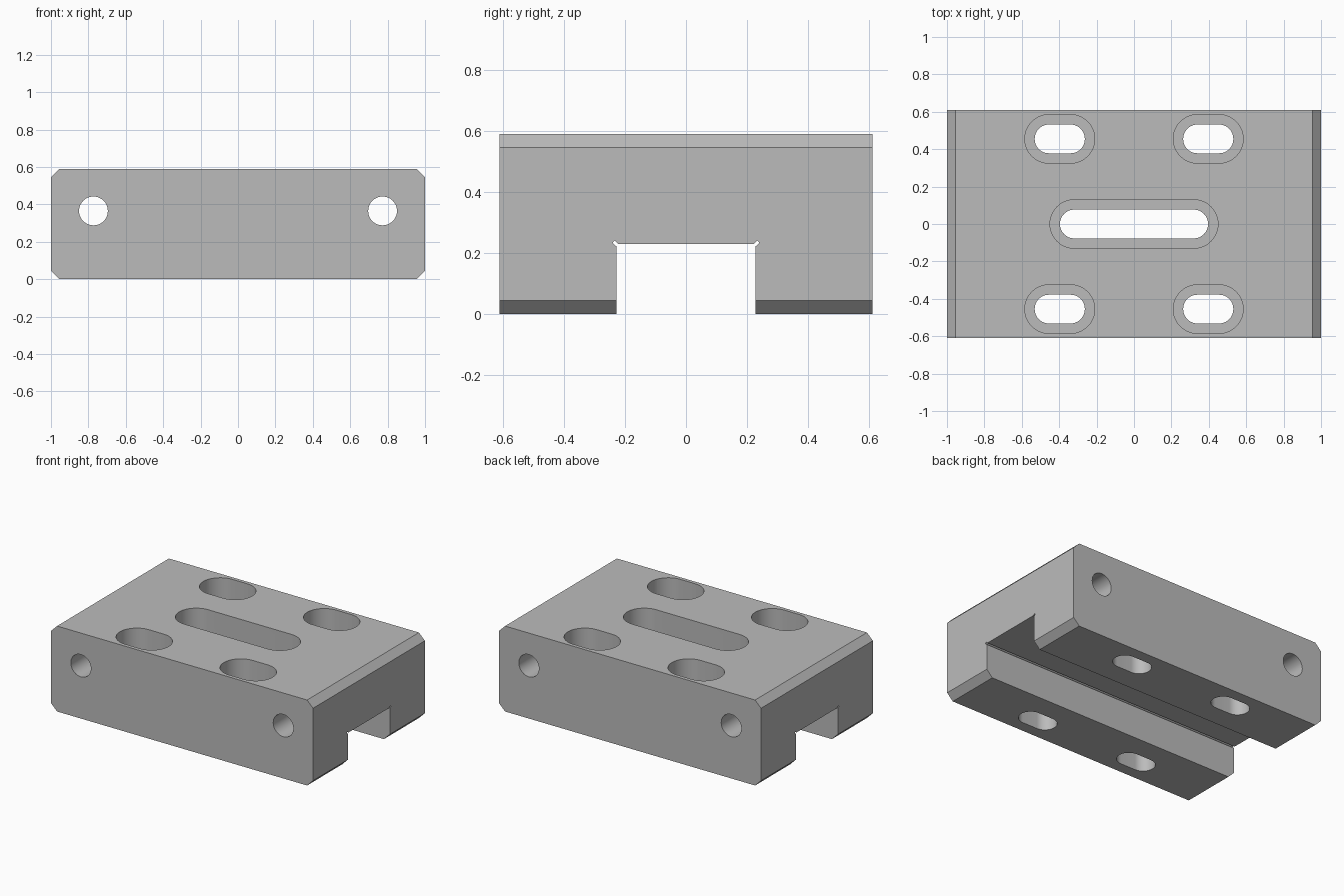
import bpy, bmesh, math
from mathutils import Vector

if "Cube" in bpy.data.objects:
    bpy.data.objects.remove(bpy.data.objects["Cube"])

HX, HY, H = 1.0, 0.61, 0.59      # half length, half width, height
CH = 0.045                       # end chamfer
CY, CZ = 0.228, 0.23             # channel half width and roof height
R_IN, R_OUT, DEPTH = 0.077, 0.13, 0.18   # slot radius, counterbore radius and depth

steel = bpy.data.materials.new("grey_metal")
steel.diffuse_color = (0.5, 0.5, 0.5, 1)
steel.use_nodes = True
steel.node_tree.nodes["Principled BSDF"].inputs["Base Color"].default_value = steel.diffuse_color


def prism(name, outline, place, a, b):
    """Extrude a 2D outline from a to b; place(u, v, w) gives the 3D point."""
    bm = bmesh.new()
    face = bm.faces.new([bm.verts.new(place(u, v, a)) for u, v in outline])
    ext = bmesh.ops.extrude_face_region(bm, geom=[face])
    shift = Vector(place(0, 0, b)) - Vector(place(0, 0, a))
    bmesh.ops.translate(bm, vec=shift, verts=[g for g in ext["geom"] if isinstance(g, bmesh.types.BMVert)])
    bmesh.ops.recalc_face_normals(bm, faces=bm.faces)
    me = bpy.data.meshes.new(name)
    bm.to_mesh(me)
    bm.free()
    me.materials.append(steel)
    ob = bpy.data.objects.new(name, me)
    bpy.context.collection.objects.link(ob)
    return ob


def stadium(cx, cy, half, r, n=24):
    """Slot outline: two half circles joined by straight sides."""
    pts = []
    for side, start in ((1, -math.pi / 2), (-1, math.pi / 2)):
        for i in range(n + 1):
            t = start + math.pi * i / n
            pts.append((cx + side * half + r * math.cos(t), cy + r * math.sin(t)))
    return pts


def boolean(target, tool, op):
    mod = target.modifiers.new(tool.name, "BOOLEAN")
    mod.operation, mod.solver, mod.object = op, "EXACT", tool
    bpy.context.view_layer.objects.active = target
    bpy.ops.object.modifier_apply(modifier=mod.name)
    bpy.data.objects.remove(tool)


def along_x(u, v, w): return (w, u, v)
def along_y(u, v, w): return (u, w, v)
def along_z(u, v, w): return (u, v, w)


# Channel section with small diagonal relief grooves in the inner corners
half = [(HY, H), (HY, 0), (CY, 0), (CY, CZ - 0.008), (CY + 0.012, CZ + 0.003),
        (CY + 0.006, CZ + 0.011), (CY - 0.006, CZ)]
section = half + [(-y, z) for y, z in reversed(half)]
block = prism("clamp_block", section, along_x, -HX, HX)

# Chamfered ends
octagon = [(HX, CH), (HX, H - CH), (HX - CH, H), (-HX + CH, H),
           (-HX, H - CH), (-HX, CH), (-HX + CH, 0), (HX - CH, 0)]
boolean(block, prism("end_chamfers", octagon, along_y, -HY - 0.1, HY + 0.1), "INTERSECT")

# Counterbored slots: one long in the middle, four short around it
slots = [(0, 0, 0.319)] + [(sx * 0.397, sy * 0.455, 0.057) for sx in (-1, 1) for sy in (-1, 1)]
for x, y, s in slots:
    boolean(block, prism("through_slot", stadium(x, y, s, R_IN), along_z, -0.1, H + 0.1), "DIFFERENCE")
    boolean(block, prism("counterbore", stadium(x, y, s, R_OUT), along_z, H - DEPTH, H + 0.1), "DIFFERENCE")

# Cross holes from front to back
for sx in (-1, 1):
    circle = [(sx * 0.773 + R_IN * math.cos(t), 0.365 + R_IN * math.sin(t))
              for t in (math.tau * i / 48 for i in range(48))]
    boolean(block, prism("cross_hole", circle, along_y, -HY - 0.1, HY + 0.1), "DIFFERENCE")

block.select_set(True)
bpy.context.view_layer.objects.active = block
bpy.ops.object.shade_smooth_by_angle(angle=math.radians(30))
